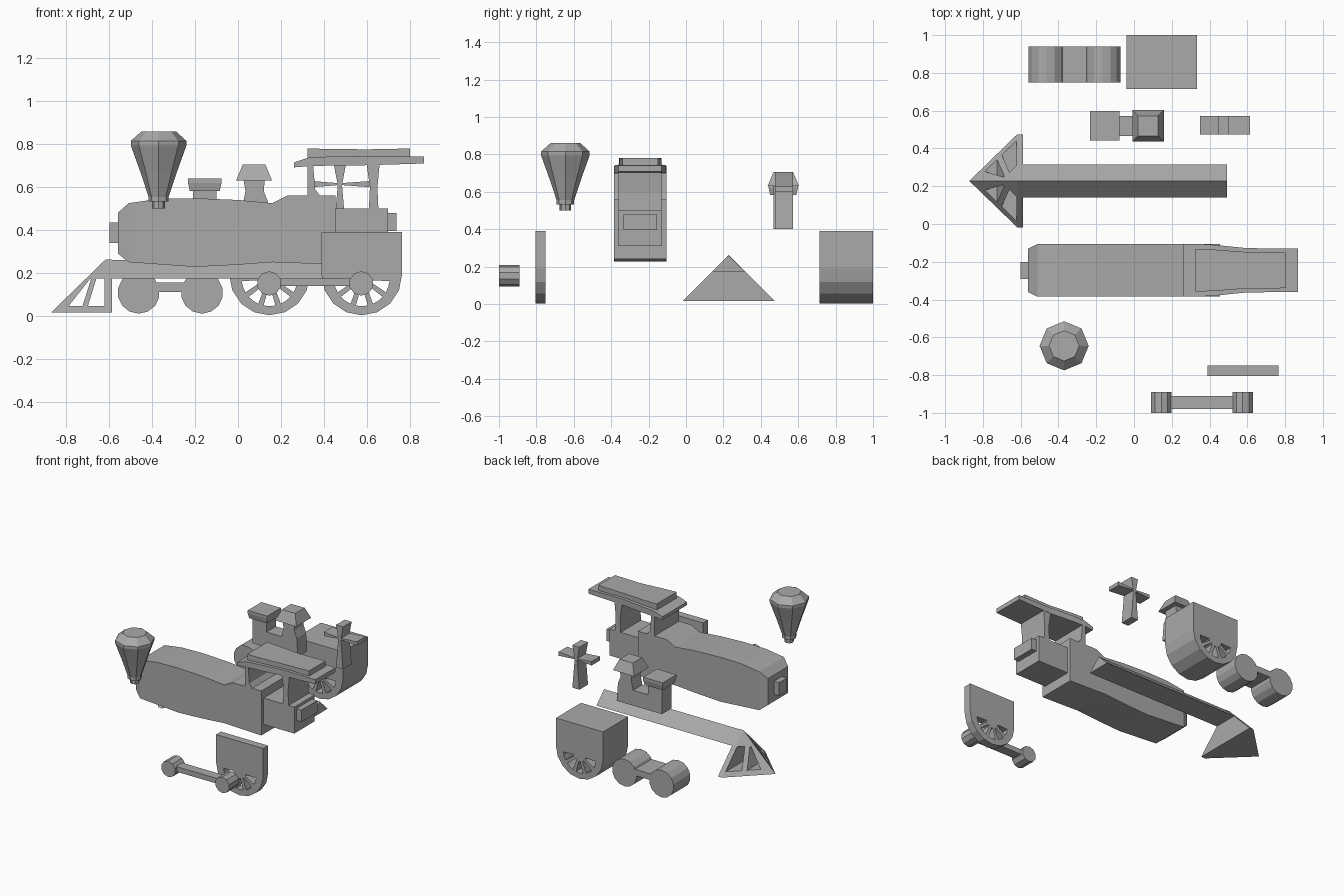
import bpy, bmesh
from math import pi, sin, cos, sqrt
from mathutils import Matrix

cube = bpy.data.objects.get("Cube")
if cube:
    bpy.data.objects.remove(cube)

grey = bpy.data.materials.new("plain_grey")
grey.use_nodes = True
colour = (0.4, 0.4, 0.4, 1)
grey.diffuse_color = colour
grey.node_tree.nodes["Principled BSDF"].inputs["Base Color"].default_value = colour


def finish(name, bm):
    bmesh.ops.recalc_face_normals(bm, faces=bm.faces)
    mesh = bpy.data.meshes.new(name)
    bm.to_mesh(mesh)
    bm.free()
    mesh.materials.append(grey)
    obj = bpy.data.objects.new(name, mesh)
    bpy.context.collection.objects.link(obj)
    return obj


def add_prism(bm, profile, y0, y1):
    """Extrude an (x, z) outline from y0 to y1."""
    front = [bm.verts.new((x, y0, z)) for x, z in profile]
    back = [bm.verts.new((x, y1, z)) for x, z in profile]
    bm.faces.new(front)
    bm.faces.new(back[::-1])
    for i in range(len(front)):
        j = (i + 1) % len(front)
        bm.faces.new((front[i], front[j], back[j], back[i]))


def prism(name, y0, y1, *profiles):
    bm = bmesh.new()
    for p in profiles:
        add_prism(bm, p, y0, y1)
    return finish(name, bm)


def rect(x0, x1, z0, z1):
    return [(x0, z0), (x1, z0), (x1, z1), (x0, z1)]


def arc(cx, cz, r, a0, a1, n):
    return [(cx + r * cos(a0 + (a1 - a0) * i / n), cz + r * sin(a0 + (a1 - a0) * i / n))
            for i in range(n + 1)]


def disc(cx, cz, r, n):
    return arc(cx, cz, r, pi / n, 2 * pi + pi / n, n)[:-1]


def loft(name, cy, sections):
    """Join rectangles (x, bottom, top, half width) along x."""
    bm = bmesh.new()
    rings = [[bm.verts.new((x, cy + s * w, z)) for s, z in ((-1, b), (1, b), (1, t), (-1, t))]
             for x, b, t, w in sections]
    for a, b in zip(rings, rings[1:]):
        for i in range(4):
            j = (i + 1) % 4
            bm.faces.new((a[i], a[j], b[j], b[i]))
    bm.faces.new(rings[0])
    bm.faces.new(rings[-1])
    return finish(name, bm)


def turned(name, x, y, sides, turn, rings):
    """Stack polygon rings (z, radius) along z."""
    bm = bmesh.new()
    loops = [[bm.verts.new((x + r * cos(turn + 2 * pi * i / sides),
                            y + r * sin(turn + 2 * pi * i / sides), z)) for i in range(sides)]
             for z, r in rings]
    for a, b in zip(loops, loops[1:]):
        for i in range(sides):
            j = (i + 1) % sides
            bm.faces.new((a[i], a[j], b[j], b[i]))
    bm.faces.new(loops[0])
    bm.faces.new(loops[-1])
    return finish(name, bm)


def cut(obj, cutter):
    mod = obj.modifiers.new("openings", 'BOOLEAN')
    mod.object = cutter
    mod.solver = 'EXACT'
    cutter.hide_render = True
    cutter.hide_viewport = True
    cutter.display_type = 'WIRE'


def wheel_block(name, cx, y0, y1):
    """Round-bottomed block with spoke openings in its lower half."""
    r = 0.1875
    outline = [(cx + r, 0.39), (cx - r, 0.39)] + arc(cx, 0.19, r, pi, 2 * pi, 8)
    block = prism(name, y0, y1, outline)
    wedges = []
    step = pi / 5
    for i in range(5):
        a0, a1 = pi + i * step, pi + (i + 1) * step
        wedges.append(arc(cx, 0.175, 0.13, a0 + 0.1, a1 - 0.1, 2)
                      + arc(cx, 0.175, 0.05, a1 - 0.2, a0 + 0.2, 1))
    cut(block, prism(name + "_cutter", y0 - 0.05, y1 + 0.05, *wedges))


# Boiler and cab
BODY_Y = -0.245
loft("boiler", BODY_Y, [(-0.56, 0.29, 0.48, 0.115), (-0.51, 0.25, 0.525, 0.14),
                        (-0.37, 0.24, 0.545, 0.14), (-0.2, 0.228, 0.548, 0.14),
                        (0.0, 0.238, 0.54, 0.14), (0.16, 0.25, 0.525, 0.14),
                        (0.23, 0.247, 0.56, 0.14), (0.455, 0.24, 0.56, 0.14)])
loft("boiler_nose", BODY_Y, [(-0.6, 0.34, 0.435, 0.045), (-0.55, 0.34, 0.435, 0.045)])
loft("cab_rear", BODY_Y, [(0.45, 0.31, 0.5, 0.115), (0.7, 0.31, 0.5, 0.115)])
loft("cab_rear_box", BODY_Y, [(0.69, 0.395, 0.48, 0.09), (0.74, 0.395, 0.48, 0.09)])
prism("cab_front_wall", -0.385, -0.105, [(0.325, 0.55), (0.39, 0.55), (0.36, 0.59),
                                         (0.35, 0.705), (0.325, 0.705)])
prism("cab_rear_wall", -0.36, -0.13, [(0.61, 0.49), (0.655, 0.49), (0.65, 0.6), (0.66, 0.705),
                                      (0.6, 0.705), (0.615, 0.6)])
loft("roof", BODY_Y, [(0.262, 0.692, 0.715, 0.14), (0.33, 0.698, 0.738, 0.14),
                      (0.42, 0.7, 0.742, 0.135), (0.6, 0.702, 0.745, 0.117),
                      (0.868, 0.71, 0.742, 0.115)])
loft("roof_top", BODY_Y, [(0.325, 0.73, 0.78, 0.113), (0.42, 0.735, 0.778, 0.11),
                          (0.6, 0.738, 0.776, 0.096), (0.803, 0.738, 0.78, 0.095)])

# Chimney
turned("chimney", -0.37, -0.645, 8, 0, [(0.5, 0.03), (0.533, 0.03), (0.533, 0.047), (0.555, 0.047),
                                        (0.67, 0.085), (0.795, 0.13), (0.815, 0.13), (0.86, 0.08)])

# Connecting rod
prism("connecting_rod", -0.98, -0.91, rect(0.17, 0.55, 0.138, 0.175))
for end, x in (("front", 0.145), ("rear", 0.575)):
    prism(f"rod_{end}_disc", -1.0, -0.89, disc(x, 0.151, 0.057, 10))

# Driving wheels
wheel_block("rear_driving_wheel", 0.577, -0.805, -0.75)
wheel_block("front_driving_wheel", 0.147, 0.715, 1.0)

# Frame bar and cowcatcher
bm = bmesh.new()
ends = [[bm.verts.new((x, y, z)) for y, z in ((0.14, 0.175), (0.315, 0.175), (0.228, 0.26))]
        for x in (-0.6, 0.492)]
bm.faces.new(ends[0])
bm.faces.new(ends[1])
for i in range(3):
    j = (i + 1) % 3
    bm.faces.new((ends[0][i], ends[0][j], ends[1][j], ends[1][i]))
finish("frame_bar", bm)

bm = bmesh.new()
a, b = [[bm.verts.new((x, y, z)) for y, z in ((-0.018, 0.015), (0.475, 0.015), (0.228, 0.262))]
        for x in (-0.618, -0.587)]
tip = bm.verts.new((-0.872, 0.228, 0.015))
bm.faces.new(b)
for i in range(3):
    j = (i + 1) % 3
    bm.faces.new((a[i], a[j], b[j], b[i]))
    bm.faces.new((a[i], a[j], tip))
cowcatcher = finish("cowcatcher", bm)
slots = prism("cowcatcher_cutter", -0.1, 0.55,
              [(-0.79, 0.045), (-0.725, 0.045), (-0.685, 0.172), (-0.69, 0.172)],
              [(-0.7, 0.045), (-0.623, 0.045), (-0.623, 0.175), (-0.66, 0.175)])
cut(cowcatcher, slots)

# Domes on a shared base
DOME_Y = 0.52
prism("dome_base", 0.467, 0.573, [(-0.21, 0.4), (0.15, 0.4), (0.14, 0.53), (0.12, 0.58), (0.125, 0.64),
                                  (0.025, 0.64), (0.035, 0.58), (0.02, 0.51), (-0.1, 0.51),
                                  (-0.1, 0.6), (-0.21, 0.6)])
turned("front_dome_cap", -0.155, DOME_Y, 4, pi / 4, [(0.583, 0.07 * sqrt(2)), (0.62, 0.078 * sqrt(2)),
                                                     (0.64, 0.078 * sqrt(2))])
turned("rear_dome_cap", 0.075, DOME_Y, 4, pi / 4, [(0.63, 0.084 * sqrt(2)), (0.705, 0.053 * sqrt(2))])

# Cab window cross
prism("window_post", 0.475, 0.573, [(0.447, 0.4), (0.503, 0.4), (0.49, 0.55), (0.485, 0.61),
                                    (0.503, 0.705), (0.447, 0.705), (0.465, 0.61), (0.46, 0.55)])
prism("window_bar", 0.475, 0.573, [(0.35, 0.6), (0.475, 0.61), (0.613, 0.6),
                                   (0.613, 0.628), (0.475, 0.618), (0.35, 0.628)])

# Leading wheel pair
prism("leading_axle_bar", 0.75, 0.94, rect(-0.42, -0.21, 0.11, 0.155))
for end, x in (("front", -0.463), ("rear", -0.168)):
    prism(f"leading_{end}_wheel", 0.75, 0.94, disc(x, 0.108, 0.098, 14))
